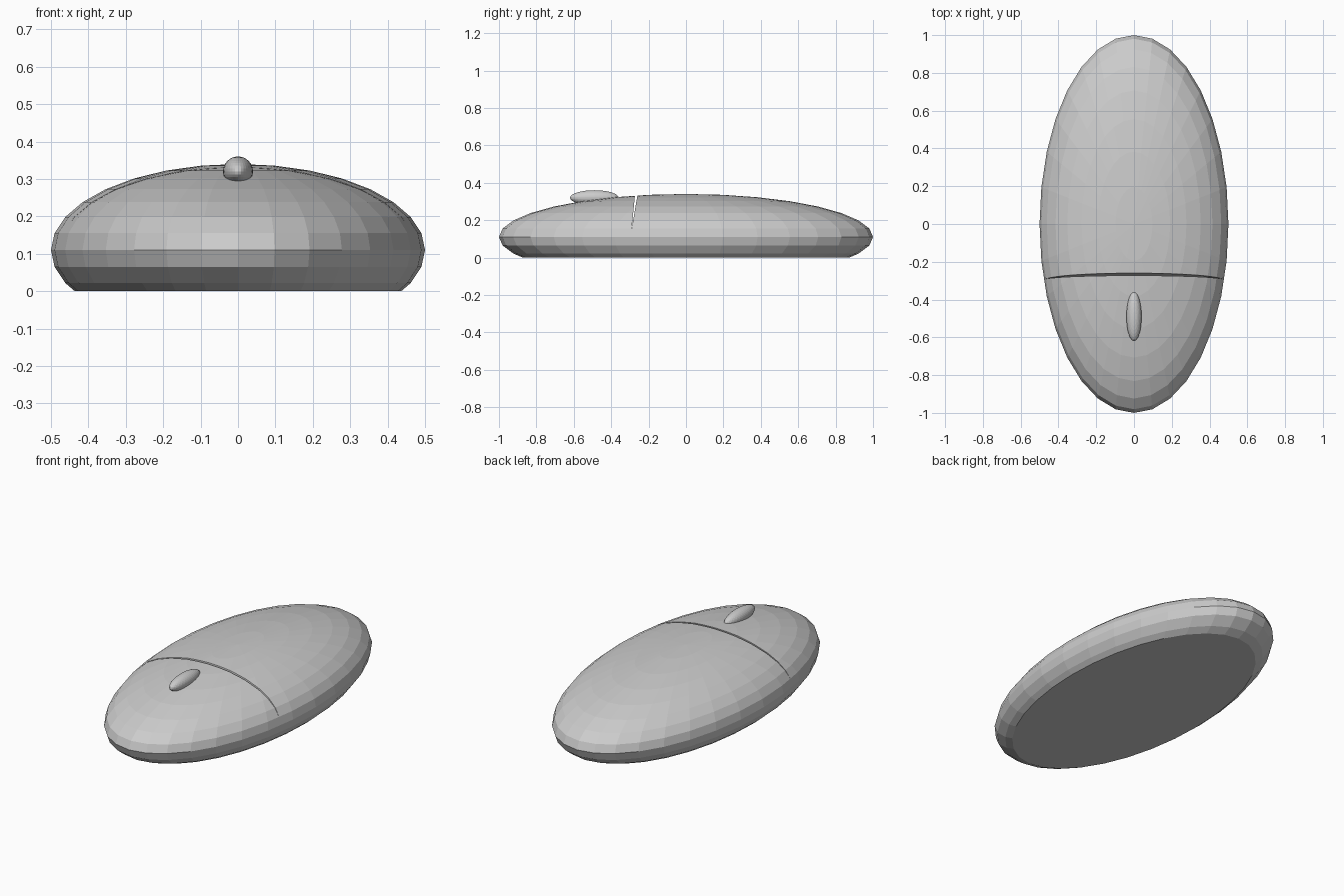
import bpy, bmesh
from mathutils import Matrix

cube = bpy.data.objects.get("Cube")
if cube:
    bpy.data.objects.remove(cube, do_unlink=True)

grey = bpy.data.materials.new("light_grey")
grey.use_nodes = True
colour = (0.6, 0.6, 0.6, 1)
grey.diffuse_color = colour
grey.node_tree.nodes["Principled BSDF"].inputs["Base Color"].default_value = colour


def add_object(name, bm):
    mesh = bpy.data.meshes.new(name)
    bm.to_mesh(mesh)
    bm.free()
    mesh.materials.append(grey)
    obj = bpy.data.objects.new(name, mesh)
    bpy.context.collection.objects.link(obj)
    return obj


def ellipsoid(centre, radii):
    bm = bmesh.new()
    bmesh.ops.create_uvsphere(bm, u_segments=32, v_segments=16, radius=1)
    bm.transform(Matrix.Translation(centre) @ Matrix.Diagonal((*radii, 1)))
    return bm


# Shell: faceted ellipsoid with a flat base
bm = ellipsoid((0, 0, 0.11), (0.5, 1, 0.23))
cut = bmesh.ops.bisect_plane(bm, geom=bm.verts[:] + bm.edges[:] + bm.faces[:],
                             plane_co=(0, 0, 0), plane_no=(0, 0, 1), clear_inner=True)
rim = [e for e in cut["geom_cut"] if isinstance(e, bmesh.types.BMEdge)]
bmesh.ops.contextual_create(bm, geom=rim)
bmesh.ops.recalc_face_normals(bm, faces=bm.faces[:])
body = add_object("body", bm)

# Cutter: slanted thin wedge for the button seam
bm = bmesh.new()
profile = [(-0.291, 0.15), (-0.255, 0.36), (-0.27, 0.36)]
face = bm.faces.new([bm.verts.new((-0.6, y, z)) for y, z in profile])
side = bmesh.ops.extrude_face_region(bm, geom=[face])
bmesh.ops.translate(bm, vec=(1.2, 0, 0),
                    verts=[v for v in side["geom"] if isinstance(v, bmesh.types.BMVert)])
bmesh.ops.recalc_face_normals(bm, faces=bm.faces[:])
cutter = add_object("seam_cutter", bm)
cutter.hide_render = True
cutter.hide_viewport = True
cutter.display_type = 'WIRE'

seam = body.modifiers.new("seam", 'BOOLEAN')
seam.operation = 'DIFFERENCE'
seam.solver = 'EXACT'
seam.object = cutter

# Scroll wheel
add_object("scroll_wheel", ellipsoid((0, -0.49, 0.32), (0.04, 0.13, 0.04)))
